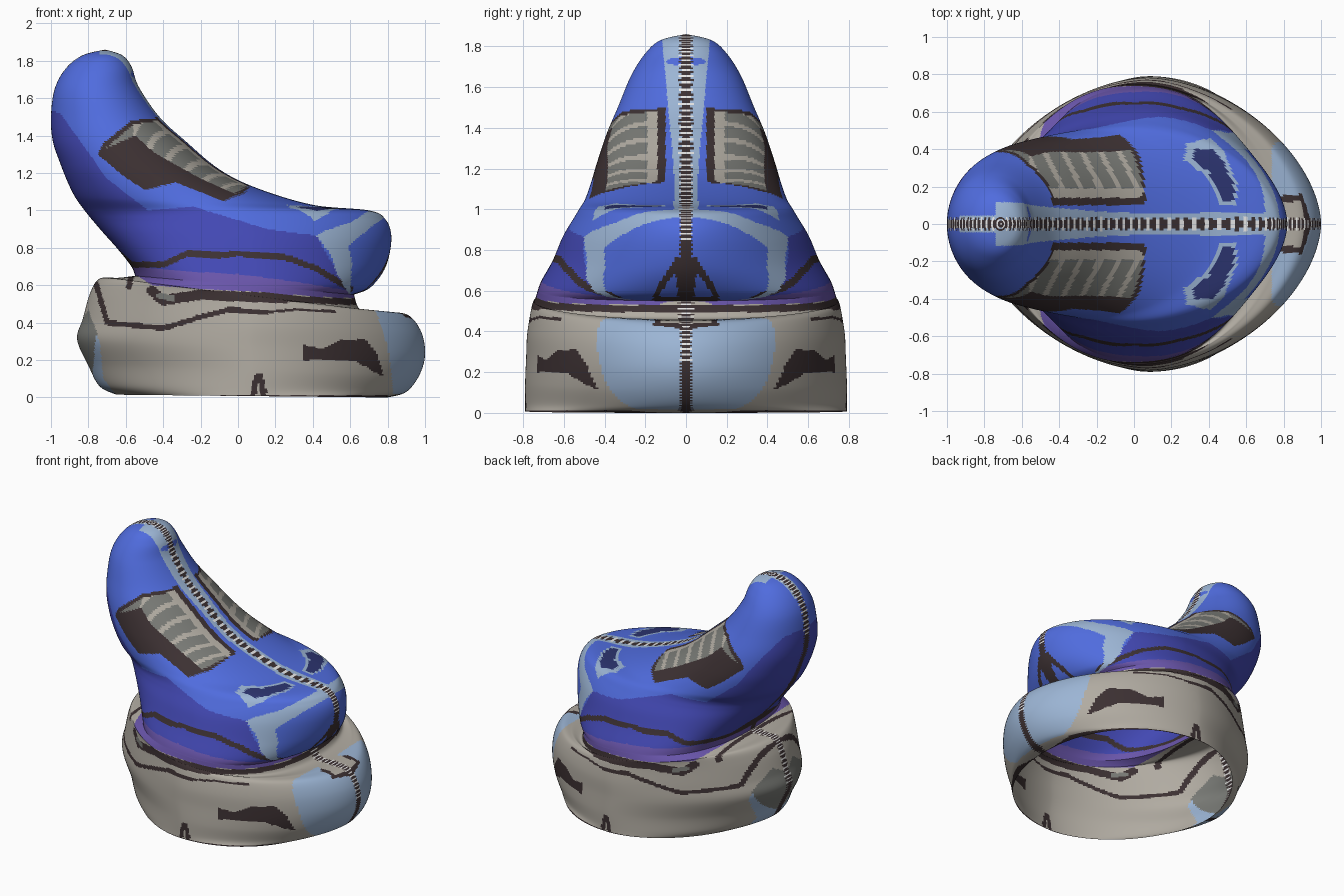
import bpy
import math
from mathutils import Vector
from mathutils.geometry import intersect_point_line

old = bpy.data.objects.get("Cube")
if old:
    bpy.data.objects.remove(old)

COLOURS = {
    "royal_blue": (.08, .15, .73), "indigo": (.055, .065, .45),
    "purple": (.14, .09, .40), "light_blue": (.33, .46, .66),
    "dark_brown": (.045, .03, .032), "beige": (.44, .41, .36),
    "grey": (.19, .195, .18), "navy": (.025, .034, .16), "pale_thread": (.8, .8, .8),
}
NAMES = list(COLOURS)
MATERIALS = []
for colour_name, rgb in COLOURS.items():
    material = bpy.data.materials.new(colour_name)
    material.use_nodes = True
    material.diffuse_color = (*rgb, 1)
    shader = material.node_tree.nodes["Principled BSDF"]
    shader.inputs["Base Color"].default_value = (*rgb, 1)
    shader.inputs["Roughness"].default_value = .7
    MATERIALS.append(material)


def catmull(p, q, r, s, t):
    return .5 * (2 * q + (r - p) * t + (2 * p - 5 * q + 4 * r - s) * t * t
                 + (3 * q - p - 3 * r + s) * t ** 3)


def loft(name, sections, base_colour, steps=14, around=320):
    """Skin over tilted sections: back x, z, front x, z, half width, back and front power."""
    rows = []
    last = len(sections) - 1
    for i in range(last):
        near = [sections[min(max(i + k, 0), last)] for k in (-1, 0, 1, 2)]
        for j in range(steps):
            rows.append([catmull(*values, j / steps) for values in zip(*near)])
    rows.append(sections[-1])
    verts, faces = [], []
    for bx, bz, fx, fz, width, back_power, front_power in rows:
        for k in range(around):
            angle = math.tau * k / around
            c, s = math.cos(angle), math.sin(angle)
            power = front_power if c > 0 else back_power
            u = math.copysign(abs(c) ** (2 / power), c)
            v = math.copysign(abs(s) ** (2 / power), s)
            f = (u + 1) / 2
            verts.append((bx + (fx - bx) * f, width * v, bz + (fz - bz) * f))
    for r in range(len(rows) - 1):
        for k in range(around):
            a, b = r * around + k, r * around + (k + 1) % around
            faces.append((a, b, b + around, a + around))
    mesh = bpy.data.meshes.new(name)
    mesh.from_pydata(verts, [], faces)
    for material in MATERIALS:
        mesh.materials.append(material)
    mesh.update()
    mesh.shade_smooth()
    bpy.context.collection.objects.link(bpy.data.objects.new(name, mesh))
    return Painter(mesh, base_colour, around)


class Painter:
    """Colours faces by regions seen along an axis, alike on both sides."""

    def __init__(self, mesh, base_colour, around):
        self.mesh = mesh
        self.around = around
        self.spots = [(p.center.x, abs(p.center.y), p.center.z, p.normal.z)
                      for p in mesh.polygons]
        self.index = [NAMES.index(base_colour)] * len(self.spots)

    def rule(self, colour, test):
        number = NAMES.index(colour)
        for i, spot in enumerate(self.spots):
            if test(*spot):
                self.index[i] = number

    def fill(self, colour, plane, points, where=None):
        a, b = ("xyz".index(axis) for axis in plane)
        low = [min(p[k] for p in points) for k in (0, 1)]
        high = [max(p[k] for p in points) for k in (0, 1)]
        edges = list(zip(points, points[1:] + points[:1]))

        def test(*spot):
            u, v = spot[a], spot[b]
            if not (low[0] < u < high[0] and low[1] < v < high[1]):
                return False
            if where and not where(*spot):
                return False
            inside = False
            for (pu, pv), (qu, qv) in edges:
                if (pv > v) != (qv > v) and u < pu + (qu - pu) * (v - pv) / (qv - pv):
                    inside = not inside
            return inside
        self.rule(colour, test)

    def stroke(self, colour, points, half):
        pairs = [(Vector(p), Vector(q)) for p, q in zip(points, points[1:])]

        def test(x, y, z, nz):
            for p, q in pairs:
                if not (min(p.x, q.x) - half < x < max(p.x, q.x) + half
                        and min(p.y, q.y) - half < z < max(p.y, q.y) + half):
                    continue
                spot = Vector((x, z))
                near, f = intersect_point_line(spot, p, q)
                end = p.lerp(q, min(max(f, 0), 1))
                if (spot - end.to_2d()).length < half:
                    return True
            return False
        self.rule(colour, test)

    def finish(self):
        # centre seam with alternating stitches on its upper side
        dark, pale = NAMES.index("dark_brown"), NAMES.index("pale_thread")
        for i, (x, y, z, nz) in enumerate(self.spots):
            row = i // self.around
            if y < .022 + .014 * (row % 2):
                self.index[i] = pale if nz > 0 and row % 3 == 0 else dark
        self.mesh.polygons.foreach_set("material_index", self.index)
        self.mesh.update()


# Collar: open hollow ring with a chin bulge and a tail
collar = loft("collar", [
    (-.65, .015, .8, 0, .79, 1.8, 2.1), (-.74, .06, .9, .03, .79, 1.7, 1.8),
    (-.8, .17, .97, .12, .79, 1.65, 1.75), (-.86, .31, 1, .23, .785, 1.7, 1.75),
    (-.83, .42, .98, .35, .78, 1.75, 1.75), (-.79, .56, .91, .44, .762, 1.8, 1.8),
    (-.74, .635, .8, .457, .75, 1.9, 1.9), (-.64, .64, .66, .465, .742, 2.2, 2.2),
    (-.55, .65, .62, .55, .728, 2.4, 2.3)], "beige")
collar.fill("grey", "xz", [(-.9, .3), (-.8, .47), (-.75, .34), (-.77, .09)])
collar.fill("light_blue", "xz",
            [(-.78, .1), (-.76, .34), (-.74, .3), (-.72, .1), (-.65, .01), (-.75, .02)])
collar.fill("light_blue", "xz",
            [(.73, .48), (.78, .35), (.81, .22), (.82, .12), (.83, .02), (1.1, 0), (1.1, .48)])
collar.fill("dark_brown", "xy", [(.76, 0), (.78, .15), (.9, .16), (.95, 0)],
            lambda x, y, z, nz: z > .38)
collar.fill("beige", "xy", [(.72, 0), (.74, .12), (.89, .12), (.92, 0)],
            lambda x, y, z, nz: z > .38)
collar.fill("dark_brown", "xz", [
    (.35, .2), (.35, .28), (.45, .26), (.56, .31), (.68, .31), (.74, .24),
    (.78, .11), (.72, .14), (.64, .19), (.5, .2)])
collar.rule("dark_brown", lambda x, y, z, nz: z < .012 and -.35 < x < .8)
collar.stroke("dark_brown", [(.08, .01), (.1, .11), (.12, .11), (.14, .01)], .016)
collar.stroke("dark_brown", [
    (-.76, .61), (-.7, .4), (-.4, .37), (-.2, .43), (-.05, .47), (.15, .455)], .014)
collar.stroke("dark_brown", [(.15, .455), (.3, .47), (.52, .46)], .007)
collar.stroke("dark_brown", [(-.57, .65), (-.585, .59)], .014)
collar.stroke("dark_brown", [
    (-.46, .57), (-.4, .52), (-.2, .55), (0, .54), (.25, .53)], .027)
collar.stroke("dark_brown", [(.25, .53), (.5, .515), (.64, .51)], .017)
collar.stroke("grey", [(-.42, .545), (-.35, .53)], .016)
collar.fill("purple", "xz", [
    (-.55, .66), (-.46, .6), (-.2, .58), (.1, .565), (.4, .54), (.62, .53),
    (.62, .65)])
collar.finish()

# Helmet: swept-back crest above a blunt nose
helmet = loft("helmet", [
    (-.55, .65, .62, .55, .728, 2.4, 2.3), (-.57, .7, .71, .59, .71, 2.5, 2),
    (-.64, .79, .79, .7, .655, 2.4, 1.8), (-.72, .88, .82, .85, .605, 2.2, 1.75),
    (-.78, .95, .79, .95, .555, 2.1, 1.8), (-.82, 1, .7, 1, .525, 2.1, 1.9),
    (-.87, 1.07, .4, 1.03, .495, 2.2, 2.1), (-.91, 1.15, .1, 1.12, .465, 2.2, 2.2),
    (-.95, 1.25, -.1, 1.22, .435, 2.2, 2.2), (-.99, 1.37, -.28, 1.37, .39, 2.1, 2.1),
    (-1, 1.5, -.42, 1.5, .335, 2, 2), (-.98, 1.65, -.53, 1.66, .27, 2, 2),
    (-.92, 1.76, -.57, 1.77, .2, 2, 2), (-.83, 1.83, -.62, 1.83, .125, 2, 2),
    (-.71, 1.86, -.71, 1.86, 0, 2, 2)], "royal_blue")
helmet.fill("indigo", "xz", [
    (-1.1, 1.56), (-.95, 1.52), (-.85, 1.38), (-.7, 1.17), (-.48, 1), (-.24, 1.02),
    (.16, .9), (.42, .865), (.6, .55), (.6, .5), (-1.1, .5)])
helmet.fill("purple", "xz", [
    (-.6, .71), (-.45, .69), (-.2, .67), (0, .66), (.3, .62), (.6, .57), (.62, .5),
    (-.6, .5)])
helmet.stroke("dark_brown", [
    (-.98, 1.24), (-.86, 1.02), (-.72, .84), (-.57, .71), (-.4, .71), (-.27, .77),
    (-.1, .76), (0, .77), (.25, .75), (.42, .69), (.6, .58)], .016)

# Visor trim and nose opening
helmet.fill("light_blue", "xz", [
    (.42, .86), (.46, .89), (.6, .935), (.72, 1.01), (.79, .97), (.71, .91), (.59, .81),
    (.61, .72), (.6, .54), (.53, .66), (.5, .76)])
helmet.fill("dark_brown", "yz", [(-.1, .82), (.05, .76), (.13, .64), (.17, .55), (-.1, .55)],
            lambda x, y, z, nz: x > .6)
helmet.fill("royal_blue", "yz", [(.05, .69), (.1, .63), (.13, .57), (.04, .57)],
            lambda x, y, z, nz: x > .6)

# Eye panels
def on_top(x, y, z, nz):
    return z > .9 and nz > 0


helmet.fill("light_blue", "xy", [
    (.27, .34), (.28, .43), (.41, .46), (.48, .39), (.555, .2), (.54, .1), (.47, .1),
    (.38, .26)], on_top)
helmet.fill("navy", "xy", [
    (.32, .34), (.32, .4), (.42, .4), (.48, .33), (.535, .2), (.53, .12), (.47, .12),
    (.4, .28)], on_top)

# Slatted vents beside the crest
def off_centre(x, y, z, nz):
    return y > .1


def on_slat(x, y, z, nz):
    return x > -.56 and (.14 < y < .19 or y > .14 and (x + .5 * y) % .1 < .03)


helmet.fill("dark_brown", "xz", [
    (-.75, 1.3), (-.72, 1.36), (-.57, 1.48), (-.4, 1.5), (-.28, 1.39), (-.1, 1.24),
    (.07, 1.14), (.03, 1.09), (-.08, 1.05), (-.33, 1.15), (-.5, 1.11), (-.62, 1.19)],
    off_centre)
VENT = [(-.71, 1.33), (-.56, 1.46), (-.42, 1.48), (-.28, 1.37), (-.08, 1.21), (.05, 1.13),
        (-.02, 1.09), (-.2, 1.17), (-.45, 1.31), (-.55, 1.4)]
helmet.fill("grey", "xz", VENT, lambda x, y, z, nz: y > .14)
helmet.fill("beige", "xz", VENT, on_slat)

# Pale ridge stripe: widens up the crest, narrows behind the tip
def on_ridge(x, y, z, nz):
    width = .06 + .09 * max(0, z - 1.2) if x > -.74 else .045
    return nz > .3 and z > .97 and x > -.93 and y < width


helmet.rule("light_blue", on_ridge)
helmet.finish()
